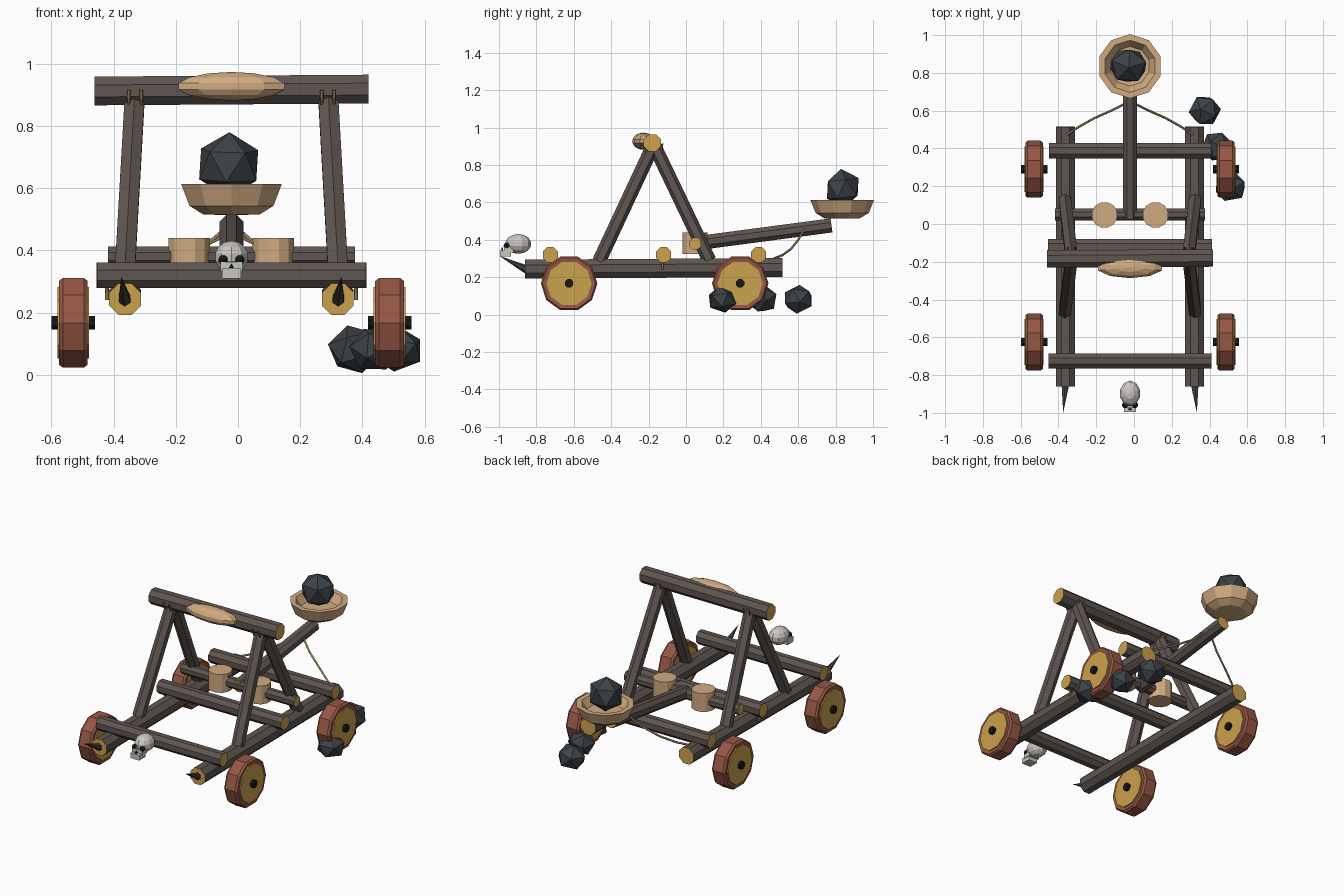
import bpy, bmesh, math
from mathutils import Vector, Matrix

if "Cube" in bpy.data.objects:
    bpy.data.objects.remove(bpy.data.objects["Cube"])

def mat(name, c):
    m = bpy.data.materials.new(name)
    m.diffuse_color = (*c, 1)
    m.use_nodes = True
    m.node_tree.nodes["Principled BSDF"].inputs["Base Color"].default_value = m.diffuse_color
    return m

WOOD = mat("dark_wood", (0.115, 0.092, 0.082))
GOLD = mat("cut_wood_gold", (0.60, 0.36, 0.075))
TAN = mat("pale_tan", (0.64, 0.41, 0.22))
RED = mat("red_brown_rim", (0.30, 0.095, 0.06))
ROCK = mat("slate_rock", (0.046, 0.055, 0.063))
BONE = mat("bone", (0.60, 0.57, 0.53))
BLACK = mat("black", (0.008, 0.009, 0.01))
ROPE = mat("rope", (0.32, 0.20, 0.095))
SPIKE = mat("dark_spike", (0.06, 0.05, 0.045))
XC = -0.021  # symmetry plane of the machine

def finish(name, bm, mats):
    bmesh.ops.recalc_face_normals(bm, faces=bm.faces[:])
    me = bpy.data.meshes.new(name)
    bm.to_mesh(me)
    bm.free()
    for m in mats:
        me.materials.append(m)
    ob = bpy.data.objects.new(name, me)
    bpy.context.collection.objects.link(ob)
    return ob

def lathe(name, origin, axis, profile, bands, mats, n=8, phase=None):
    """Turn a (radius, distance) profile about an axis; bands = material per strip."""
    o, d = Vector(origin), Vector(axis).normalized()
    u = Vector((0, 1, 0)) if abs(d.x) > 0.7 else Vector((1, 0, 0))
    u = (u - d * u.dot(d)).normalized()
    v = d.cross(u)
    ph = math.pi / n if phase is None else phase
    bm = bmesh.new()
    rings = []
    for r, t in profile:
        c = o + d * t
        if r == 0:
            rings.append([bm.verts.new(c)] * n)
        else:
            rings.append([bm.verts.new(c + r * (u * math.cos(a) + v * math.sin(a)))
                          for a in (ph + 2 * math.pi * k / n for k in range(n))])
    for a, b, mi in zip(rings, rings[1:], bands):
        for k in range(n):
            j = (k + 1) % n
            f = bm.faces.new(list(dict.fromkeys((a[k], a[j], b[j], b[k]))))
            f.material_index = mi
    return finish(name, bm, mats)

def log(name, p, q, r, n=8, body=WOOD, cap=GOLD, r2=None):
    p, q = Vector(p), Vector(q)
    L = (q - p).length
    return lathe(name, p, q - p, [(0, 0), (r, 0), (r2 or r, L), (0, L)], [1, 0, 1], [body, cap], n)

def ball(name, c, s, m, ico=None, rot=0):
    bm = bmesh.new()
    if ico:
        bmesh.ops.create_icosphere(bm, subdivisions=ico, radius=1)
    else:
        bmesh.ops.create_uvsphere(bm, u_segments=10, v_segments=7, radius=1)
    bm.transform(Matrix.Translation(c) @ Matrix.Diagonal((*s, 1)) @ Matrix.Rotation(rot, 4, 'Z')
                 @ Matrix.Rotation(rot * 0.4, 4, 'X'))
    return finish(name, bm, [m])

def box(name, c, s, m):
    bm = bmesh.new()
    bmesh.ops.create_cube(bm, size=1)
    bm.transform(Matrix.Translation(c) @ Matrix.Diagonal((*s, 1)))
    return finish(name, bm, [m])

def rope(name, pts, r=0.006):
    cu = bpy.data.curves.new(name, 'CURVE')
    cu.dimensions = '3D'
    cu.bevel_depth, cu.bevel_resolution = r, 1
    sp = cu.splines.new('POLY')
    sp.points.add(len(pts) - 1)
    for p, co in zip(sp.points, pts):
        p.co = (*co, 1)
    cu.materials.append(ROPE)
    bpy.context.collection.objects.link(bpy.data.objects.new(name, cu))

# cross logs of the chassis, pivot log and top beam
for nm, y, z, r, hw in [("front_cross_log", -0.725, 0.32, 0.044, 0.432), ("middle_cross_log", -0.12, 0.32, 0.044, 0.434),
                        ("rear_cross_log", 0.388, 0.32, 0.044, 0.43), ("pivot_log", 0.05, 0.38, 0.034, 0.397)]:
    log(nm, (XC - hw, y, z), (XC + hw, y, z), r)
log("top_beam", (XC - 0.44, -0.185, 0.912), (XC + 0.44, -0.18, 0.918), 0.05)

# side rails, spikes, A-frame legs, ropes and wheels on both sides
for s, side in ((-1, "left"), (1, "right")):
    xr = XC + s * 0.342
    log(side + "_rail", (xr, -0.86, 0.243), (xr, 0.515, 0.252), 0.055)
    lathe(side + "_spike", (xr, -0.84, 0.235), (s * 0.012, -0.16, 0.08),
          [(0, 0), (0.024, 0), (0, 0.178)], [0, 0], [SPIKE], 6)
    xt = XC + s * 0.31
    log(side + "_front_leg", (XC + s * 0.345, -0.465, 0.285), (xt, -0.175, 0.905), 0.037, 6)
    log(side + "_rear_leg", (XC + s * 0.345, 0.125, 0.29), (xt, -0.17, 0.905), 0.037, 6)
    # rope from throwing arm to the rail
    rope(side + "_arm_rope", [(XC + s * 0.03, 0.635, 0.46), (XC + s * 0.10, 0.60, 0.40), (XC + s * 0.19, 0.56, 0.35),
                              (XC + s * 0.27, 0.515, 0.318), (XC + s * 0.34, 0.47, 0.30)])
    # lashings
    xo = XC + s * 0.40
    rope(side + "_lashing", [(xo, -0.15, 0.30), (xo, -0.125, 0.275), (xo, -0.125, 0.24)])
    rope(side + "_lashing_cross", [(xo, -0.10, 0.30), (xo, -0.125, 0.275)])
    for k in (-0.02, 0.02):
        rope(side + "_beam_lashing", [(xt + k, -0.182 + 0.057 * math.cos(a), 0.915 + 0.057 * math.sin(a))
                                      for a in (math.pi * (1.0 + i / 8) for i in range(9))], 0.005)
    # wheels with wooden disc and axle stub
    for y, end in ((-0.625, "front"), (0.29, "rear")):
        o = (XC + s * 0.508, y, 0.167)
        lathe(f"{end}_{side}_wheel", o, (1, 0, 0),
              [(0, -.051), (.121, -.051), (.121, -.044), (.142, -.046), (.151, -.034), (.151, .034),
               (.142, .046), (.121, .044), (.121, .051), (0, .051)],
              [1, 1, 0, 0, 0, 0, 0, 1, 1], [RED, GOLD], 10, 0)
        log(f"{end}_{side}_axle", (o[0] - 0.07, y, 0.167), (o[0] + 0.07, y, 0.167), 0.024, 8, BLACK, BLACK)
    # tan stump beside the arm
    log(side + "_stump", (XC + s * 0.135, 0.048, 0.325), (XC + s * 0.135, 0.048, 0.44), 0.069, 12, TAN, TAN)
    rope(side + "_stump_cord", [(XC + s * 0.035, 0.03, 0.47 - 0.03), (XC + s * 0.075, 0.03, 0.42)], 0.005)

# padded bumper on the top beam
ball("beam_pad", (XC, -0.228, 0.927), (0.183, 0.06, 0.046), TAN)

# throwing arm, bowl and loaded boulder
log("throwing_arm", (XC, 0.03, 0.378), (XC, 0.778, 0.477), 0.041)
lathe("bowl", (XC, 0.835, 0), (0, 0, 1),
      [(0, .513), (.095, .515), (.142, .543), (.17, .613), (.138, .613), (.105, .565), (0, .56)],
      [0] * 6, [TAN], 10)
ball("loaded_boulder", (-0.03, 0.838, 0.675), (0.108, 0.1, 0.105), ROCK, 1, 0.25)

# spare rocks on the ground
for i, (x, y, s) in enumerate([(0.51, 0.195, (.09, .083, .073)), (0.44, 0.41, (.085, .084, .076)),
                               (0.375, 0.6, (.088, .085, .08))]):
    ball(f"spare_rock_{i + 1}", (x, y, 0.082), s, ROCK, 1, 0.5 + i)

# skull ornament: cranium, jaw, eye sockets and nose
ball("skull_cranium", (XC, -0.897, 0.378), (0.056, 0.07, 0.053), BONE)
box("skull_cheeks", (XC, -0.948, 0.348), (0.07, 0.05, 0.03), BONE)
box("skull_jaw", (XC, -0.965, 0.326), (0.062, 0.06, 0.032), BONE)
for s, side in ((-1, "left"), (1, "right")):
    ball(side + "_eye_socket", (XC + s * 0.027, -0.958, 0.369), (0.016, 0.017, 0.015), BLACK)
lathe("skull_nose", (XC, -0.978, 0.348), (0, -1, 0), [(0, 0), (0.01, 0), (0.01, 0.008), (0, 0.008)], [0] * 3, [BLACK], 3, -0.52)
